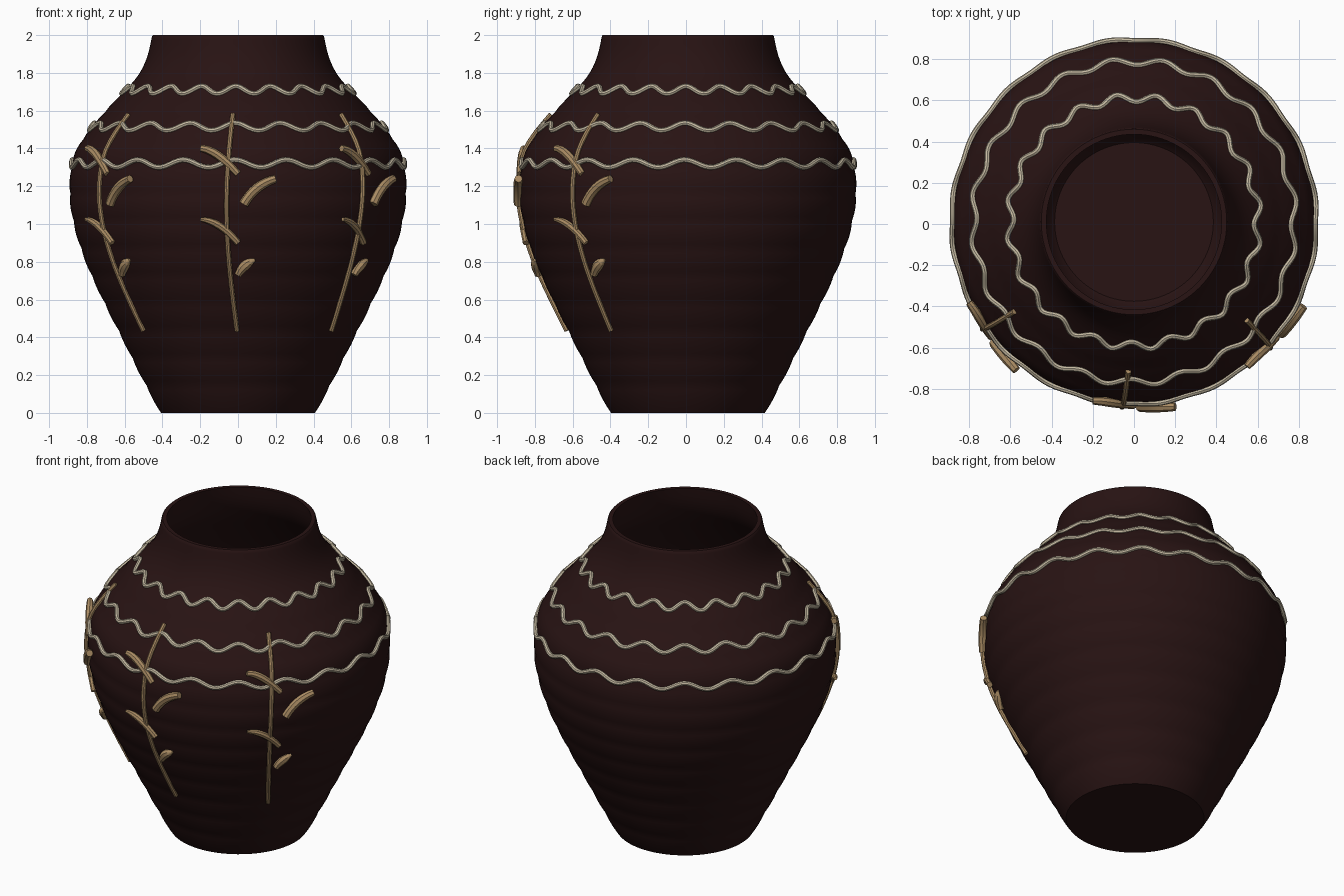
import bpy, bmesh, math
from mathutils import Vector, Matrix

cube = bpy.data.objects.get("Cube")
if cube:
    bpy.data.objects.remove(cube)

CENTRE = Vector((0, 0.01, 0))
RADII = [.41, .515, .615, .715, .805, .868, .89, .85, .70, .52, .455]  # every 0.2 in height
STEP, BAND, BULGE = 0.2, 0.145, 0.006


def material(name, colour):
    m = bpy.data.materials.new(name)
    m.use_nodes = True
    m.diffuse_color = (*colour, 1)
    bsdf = m.node_tree.nodes["Principled BSDF"]
    bsdf.inputs["Base Color"].default_value = (*colour, 1)
    bsdf.inputs["Roughness"].default_value = 0.7
    return m


CLAY = material("dark_clay", (.021, .0065, .0065))
CREAM = material("cream_rope", (.56, .49, .36))
TAN = material("tan_twig", (.40, .26, .125))


def radius(z):
    """Smooth body radius at a height."""
    s = min(max(z / STEP, 0), len(RADII) - 1.0001)
    i = int(s)
    t = s - i
    a, b = RADII[i], RADII[i + 1]
    p = RADII[i - 1] if i else 2 * a - b
    n = RADII[i + 2] if i + 2 < len(RADII) else b
    return .5 * (2*a + (b-p)*t + (2*p - 5*a + 4*b - n)*t*t + (3*a - p - 3*b + n)*t**3)


def ridged(z):
    """Body radius with shallow throwing ridges below the shoulder."""
    if z > 11 * BAND:
        return radius(z)
    t = (z / BAND) % 1
    return radius(z) + BULGE * (4 * t * (1 - t) - .5)


def finish(obj, mat, angle=40):
    obj.data.materials.append(mat)
    bpy.ops.object.select_all(action="DESELECT")
    obj.select_set(True)
    bpy.context.view_layer.objects.active = obj
    if obj.type == "CURVE":
        bpy.ops.object.convert(target="MESH")
    bpy.ops.object.shade_smooth_by_angle(angle=math.radians(angle))


def tube(name, points, thick, mat, tapers=None, closed=False):
    """Round tube along points, with optional thickness along its length."""
    cu = bpy.data.curves.new(name, "CURVE")
    cu.dimensions = "3D"
    cu.bevel_depth = thick
    cu.bevel_resolution = 2
    cu.use_fill_caps = True
    sp = cu.splines.new("POLY")
    sp.points.add(len(points) - 1)
    for i, p in enumerate(points):
        sp.points[i].co = (*p, 1)
        sp.points[i].radius = tapers[i] if tapers else 1
    sp.use_cyclic_u = closed
    obj = bpy.data.objects.new(name, cu)
    bpy.context.collection.objects.link(obj)
    finish(obj, mat)


# Hollow vase body, turned from one profile
outer = [(ridged(i * BAND / 6), i * BAND / 6) for i in range(67)]
outer += [(radius(z / 100), z / 100) for z in range(162, 200, 3)]
outer += [(.455, 1.995), (.45, 2.0)]
inner = [(.425, 2.0)] + [(radius(z / 20) - .03, z / 20) for z in range(39, 0, -1)]
profile = [(0, 0)] + outer + inner + [(.385, .03), (0, .03)]
bm = bmesh.new()
verts = [bm.verts.new((r, 0, z)) for r, z in profile]
edges = [bm.edges.new(pair) for pair in zip(verts, verts[1:])]
bmesh.ops.spin(bm, geom=verts + edges, cent=(0, 0, 0), axis=(0, 0, 1),
               angle=math.tau, steps=96, use_duplicate=False)
bmesh.ops.remove_doubles(bm, verts=bm.verts, dist=1e-4)
bmesh.ops.recalc_face_normals(bm, faces=bm.faces)
bmesh.ops.translate(bm, verts=bm.verts, vec=CENTRE)
mesh = bpy.data.meshes.new("vase_body")
bm.to_mesh(mesh)
bm.free()
body = bpy.data.objects.new("vase_body", mesh)
bpy.context.collection.objects.link(body)
finish(body, CLAY)

# Wavy ropes around the shoulder
for name, height in (("lower_rope", 1.32), ("middle_rope", 1.515), ("upper_rope", 1.71)):
    path = []
    for i in range(240):
        a = math.tau * i / 240
        z = height + .02 * math.cos(20 * (a + math.pi / 2 + .02))
        r = radius(z) + .006
        path.append(CENTRE + Vector((r * math.cos(a), r * math.sin(a), z)))
    tube(name, path, .014, CREAM, closed=True)

# Leaves: start, bend and end as (sideways, height), thickness, end tapers
LEAVES = [
    ((-.20, 1.40), (-.12, 1.40), (.0, 1.265), .023, (.75, .8)),
    ((.03, 1.105), (.09, 1.21), (.20, 1.24), .026, (1, .8)),
    ((-.20, 1.025), (-.10, 1.02), (.0, .90), .020, (.5, .9)),
    ((.0, .73), (.03, .79), (.09, .81), .028, (.7, .25)),
]


def twig(name, turn):
    spin = Matrix.Translation(CENTRE) @ Matrix.Rotation(turn, 4, "Z")

    def place(x, z, depth):
        return spin @ Vector((x, -radius(z) - depth, z))

    # Stem hugging the body
    stem = []
    for i in range(25):
        t = i / 24
        z = .435 + 1.145 * t
        x = -.055 * math.sin(math.pi * min(t / 1.15, 1)) - .005
        stem.append(place(x, z, .008))
    tube(name + "_stem", stem, .0135, TAN)

    # Stubby curved leaves
    for k, (a, b, c, thick, ends) in enumerate(LEAVES):
        mid = (a[1] + c[1]) / 2
        pts, taper = [], []
        for i in range(9):
            t = i / 8
            x, z = ((1-t)**2 * a[j] + 2*t*(1-t) * b[j] + t*t * c[j] for j in (0, 1))
            y = -radius(mid) * .4 - radius(z) * .6 - .008
            pts.append(spin @ Vector((x, y, z)))
            base = ends[0] + (ends[1] - ends[0]) * t
            taper.append(base + (1 - base) * math.sin(math.pi * t))
        tube(f"{name}_leaf_{k + 1}", pts, thick, TAN, taper)


for side, degrees in (("right", -51), ("centre", 0), ("left", 51)):
    twig(side + "_twig", math.radians(degrees))
